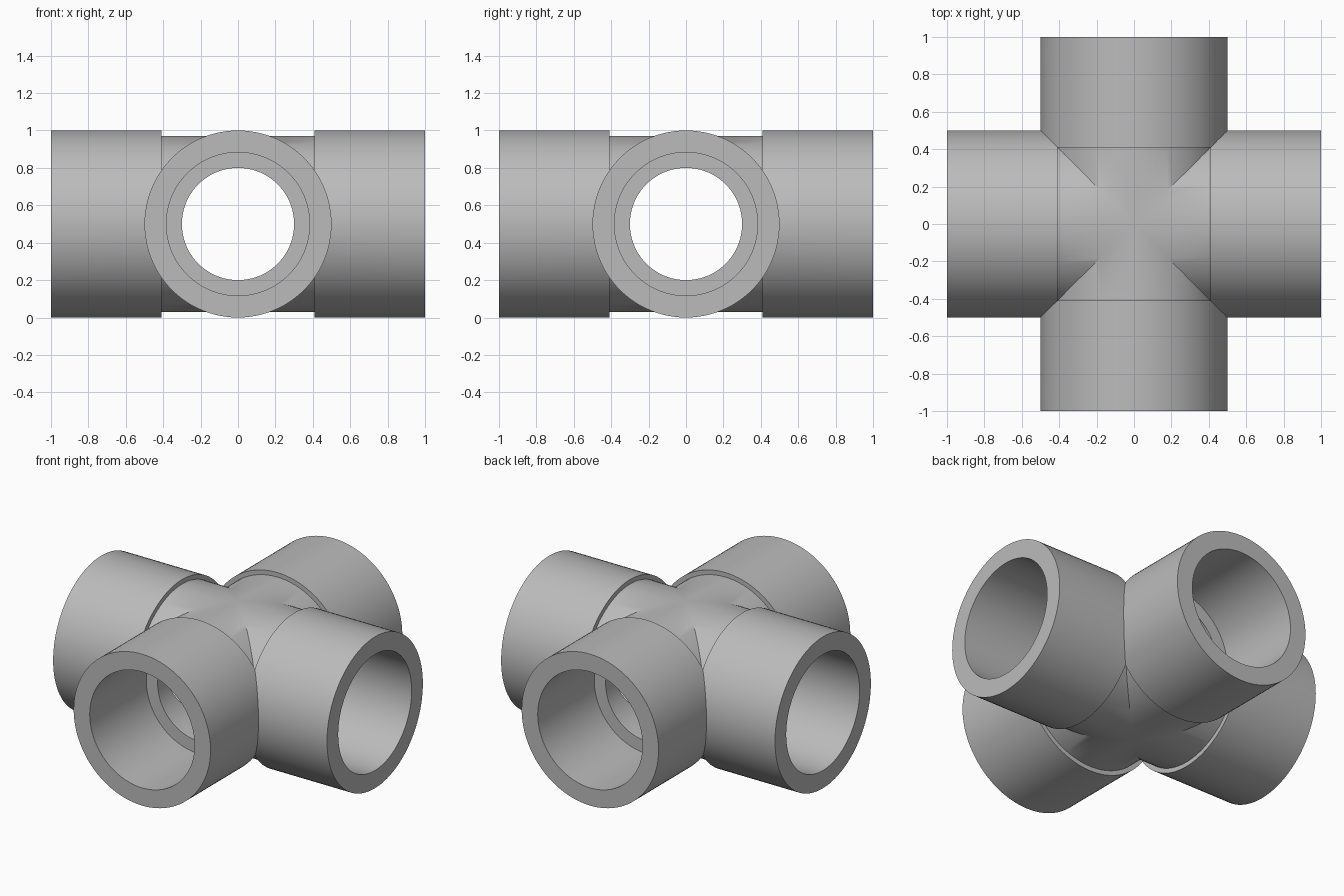
import bpy, bmesh, math
from mathutils import Matrix, Vector

cube = bpy.data.objects.get("Cube")
if cube:
    bpy.data.objects.remove(cube, do_unlink=True)

SEGMENTS = 96
CENTRE_Z = 0.5

# Half-section of one arm: (distance from the centre, radius)
PROFILE = [(0, 0.47), (0.41, 0.47), (0.41, 0.5), (1, 0.5),
           (1, 0.383), (0.41, 0.383), (0.41, 0.3), (0, 0.3)]

grey = bpy.data.materials.new("grey plastic")
grey.use_nodes = True
colour = (0.5, 0.5, 0.5, 1)
grey.diffuse_color = colour
grey.node_tree.nodes["Principled BSDF"].inputs["Base Color"].default_value = colour


def add_arm(bm):
    """Revolve the profile about x and mitre it to a quarter wedge."""
    rings = []
    for x, r in PROFILE:
        angles = [math.tau * i / SEGMENTS for i in range(SEGMENTS)]
        rings.append([bm.verts.new((x, r * math.sin(a), r * math.cos(a))) for a in angles])
    for a, b in zip(rings, rings[1:]):
        for i in range(SEGMENTS):
            j = (i + 1) % SEGMENTS
            bm.faces.new((a[i], a[j], b[j], b[i]))
    for side in (1, -1):
        bmesh.ops.bisect_plane(bm, geom=bm.verts[:] + bm.edges[:] + bm.faces[:],
                               dist=1e-5, plane_co=(0, 0, 0),
                               plane_no=Vector((-1, side, 0)), clear_outer=True)


# Four mitred arms welded into one cross
bm = bmesh.new()
add_arm(bm)
arm = bm.verts[:] + bm.edges[:] + bm.faces[:]
for quarter in range(1, 4):
    copy = bmesh.ops.duplicate(bm, geom=arm)["geom"]
    bmesh.ops.rotate(bm, verts=[v for v in copy if isinstance(v, bmesh.types.BMVert)],
                     cent=(0, 0, 0), matrix=Matrix.Rotation(quarter * math.pi / 2, 3, "Z"))
bmesh.ops.remove_doubles(bm, verts=bm.verts[:], dist=1e-4)
bmesh.ops.recalc_face_normals(bm, faces=bm.faces[:])
bmesh.ops.translate(bm, verts=bm.verts[:], vec=(0, 0, CENTRE_Z))

mesh = bpy.data.meshes.new("cross_pipe_fitting")
bm.to_mesh(mesh)
bm.free()
mesh.materials.append(grey)
fitting = bpy.data.objects.new("cross_pipe_fitting", mesh)
bpy.context.collection.objects.link(fitting)

# Smooth walls with crisp rims and mitres
bpy.ops.object.select_all(action="DESELECT")
fitting.select_set(True)
bpy.context.view_layer.objects.active = fitting
bpy.ops.object.shade_smooth_by_angle(angle=math.radians(30))
